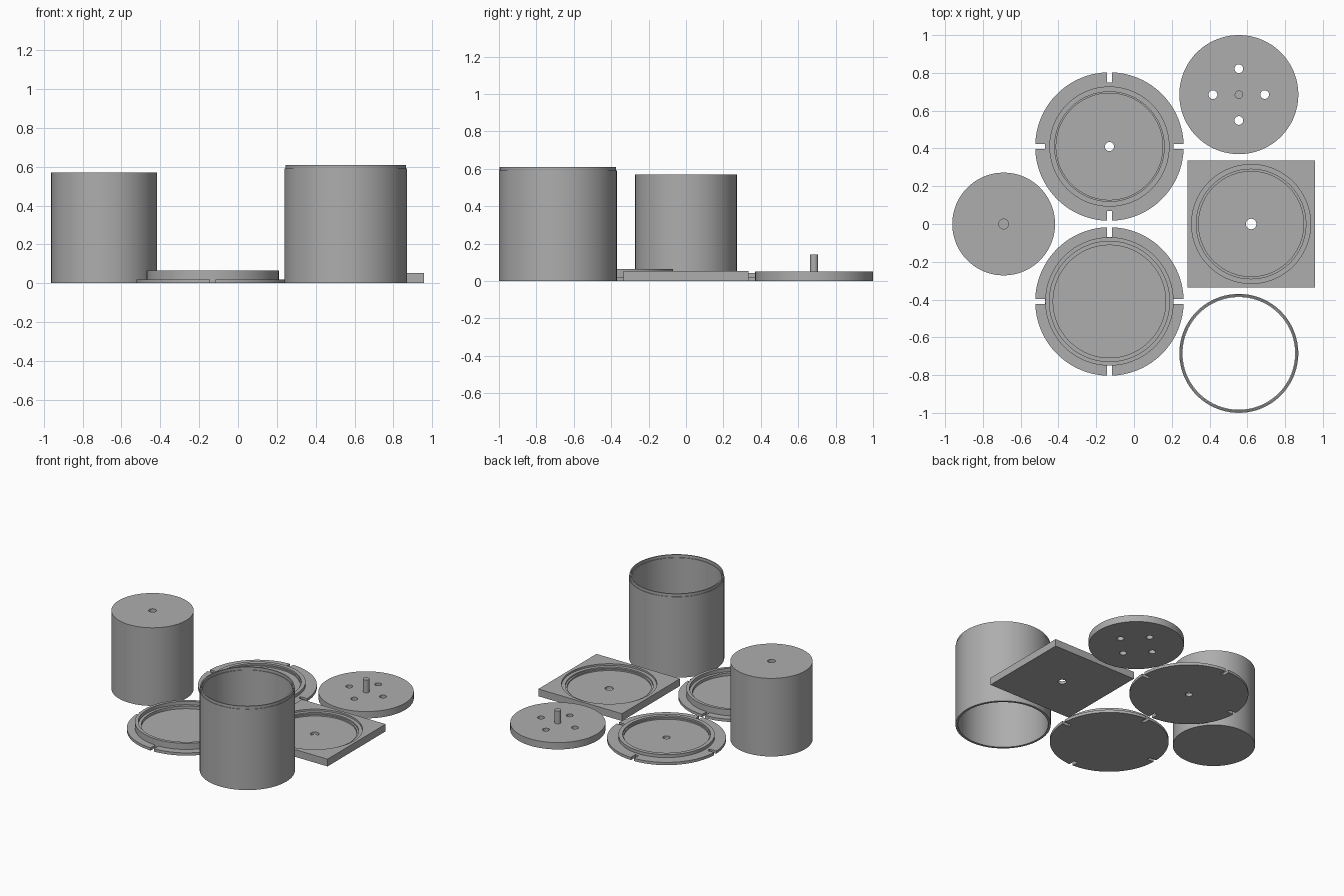
import bpy, bmesh, math

if "Cube" in bpy.data.objects:
    bpy.data.objects.remove(bpy.data.objects["Cube"])

SEG = 128
grey = bpy.data.materials.new("plain grey")
grey.diffuse_color = (0.42, 0.42, 0.42, 1)
grey.use_nodes = True
grey.node_tree.nodes["Principled BSDF"].inputs["Base Color"].default_value = grey.diffuse_color


def finish(name, bm, loc):
    bmesh.ops.remove_doubles(bm, verts=bm.verts, dist=1e-6)
    bmesh.ops.recalc_face_normals(bm, faces=bm.faces)
    me = bpy.data.meshes.new(name)
    bm.to_mesh(me)
    bm.free()
    me.materials.append(grey)
    ob = bpy.data.objects.new(name, me)
    bpy.context.collection.objects.link(ob)
    ob.location = (loc[0], loc[1], 0)
    return ob


def lathe(name, profile, loc, closed=False):
    """Spin (radius, z) points about z; points at radius 0 close the ends."""
    bm = bmesh.new()
    vs = [bm.verts.new((r, 0, z)) for r, z in profile]
    es = [bm.edges.new(p) for p in zip(vs, vs[1:])]
    if closed:
        es.append(bm.edges.new((vs[-1], vs[0])))
    bmesh.ops.spin(bm, geom=vs + es, cent=(0, 0, 0), axis=(0, 0, 1),
                   angle=math.tau, steps=SEG, use_merge=True)
    return finish(name, bm, loc)


def box(name, loc, sx, sy, z0, z1):
    bm = bmesh.new()
    bmesh.ops.create_cube(bm, size=1)
    for v in bm.verts:
        v.co.x *= sx
        v.co.y *= sy
        v.co.z = z1 if v.co.z > 0 else z0
    return finish(name, bm, loc)


def cut(ob, cutter):
    cutter.hide_render = True
    m = ob.modifiers.new("cut", 'BOOLEAN')
    m.operation = 'DIFFERENCE'
    m.solver = 'EXACT'
    m.object = cutter
    bpy.context.view_layer.objects.active = ob
    bpy.ops.object.modifier_apply(modifier=m.name)
    bpy.data.objects.remove(cutter)


def slots(ob, loc):
    # four notches around the flange
    for dx, dy in ((1, 0), (-1, 0), (0, 1), (0, -1)):
        c = (loc[0] + dx * 0.39, loc[1] + dy * 0.39)
        cut(ob, box("slot_cutter", c, 0.1 if dx else 0.026,
                    0.1 if dy else 0.026, -0.05, 0.1))


parts = []

# solid core with a blind hole in its top
parts.append(lathe("core", [(0, 0), (0.272, 0), (0.272, 0.57), (0.026, 0.57),
                            (0.026, 0.47), (0, 0.47)], (-0.69, 0)))

# open tube with a thinned lip
parts.append(lathe("tube", [(0.298, 0), (0.315, 0), (0.315, 0.59), (0.311, 0.59),
                            (0.311, 0.61), (0.303, 0.61), (0.303, 0.59),
                            (0.298, 0.59)], (0.555, -0.685), True))

# flanged lid without a centre hole
loc = (-0.13, -0.41)
lid = lathe("lid", [(0, 0), (0.393, 0), (0.393, 0.02), (0.34, 0.02), (0.34, 0.065),
                    (0.318, 0.065), (0.318, 0.04), (0.298, 0.04),
                    (0.298, 0.02), (0, 0.02)], loc)
slots(lid, loc)
parts.append(lid)

# flanged seat with a centre hole
loc = (-0.13, 0.41)
seat = lathe("flanged_seat", [(0.024, 0), (0.393, 0), (0.393, 0.02), (0.318, 0.02),
                              (0.318, 0.042), (0.29, 0.042), (0.29, 0.03),
                              (0.282, 0.03), (0.282, 0.02), (0.024, 0.02)], loc, True)
slots(seat, loc)
parts.append(seat)

# square base with a stepped round recess and a centre hole
loc = (0.62, 0)
base = box("square_base", loc, 0.675, 0.67, 0, 0.053)
cut(base, lathe("recess_cutter", [(0, -0.1), (0.028, -0.1), (0.028, 0.02), (0.278, 0.02),
                                  (0.278, 0.03), (0.29, 0.03), (0.29, 0.04),
                                  (0.315, 0.04), (0.315, 0.1), (0, 0.1)], loc))
parts.append(base)

# disc with a peg and four through holes
loc = (0.555, 0.685)
disc = lathe("peg_disc", [(0, 0), (0.315, 0), (0.315, 0.05), (0.022, 0.05),
                          (0.022, 0.143), (0, 0.143)], loc)
for dx, dy in ((1, 0), (-1, 0), (0, 1), (0, -1)):
    cut(disc, lathe("hole_cutter", [(0, -0.1), (0.023, -0.1), (0.023, 0.2), (0, 0.2)],
                    (loc[0] + dx * 0.137, loc[1] + dy * 0.137)))
parts.append(disc)

# smooth round walls, sharp edges
for ob in parts:
    bpy.ops.object.select_all(action='DESELECT')
    ob.select_set(True)
    bpy.context.view_layer.objects.active = ob
    bpy.ops.object.shade_smooth_by_angle(angle=math.radians(30))
